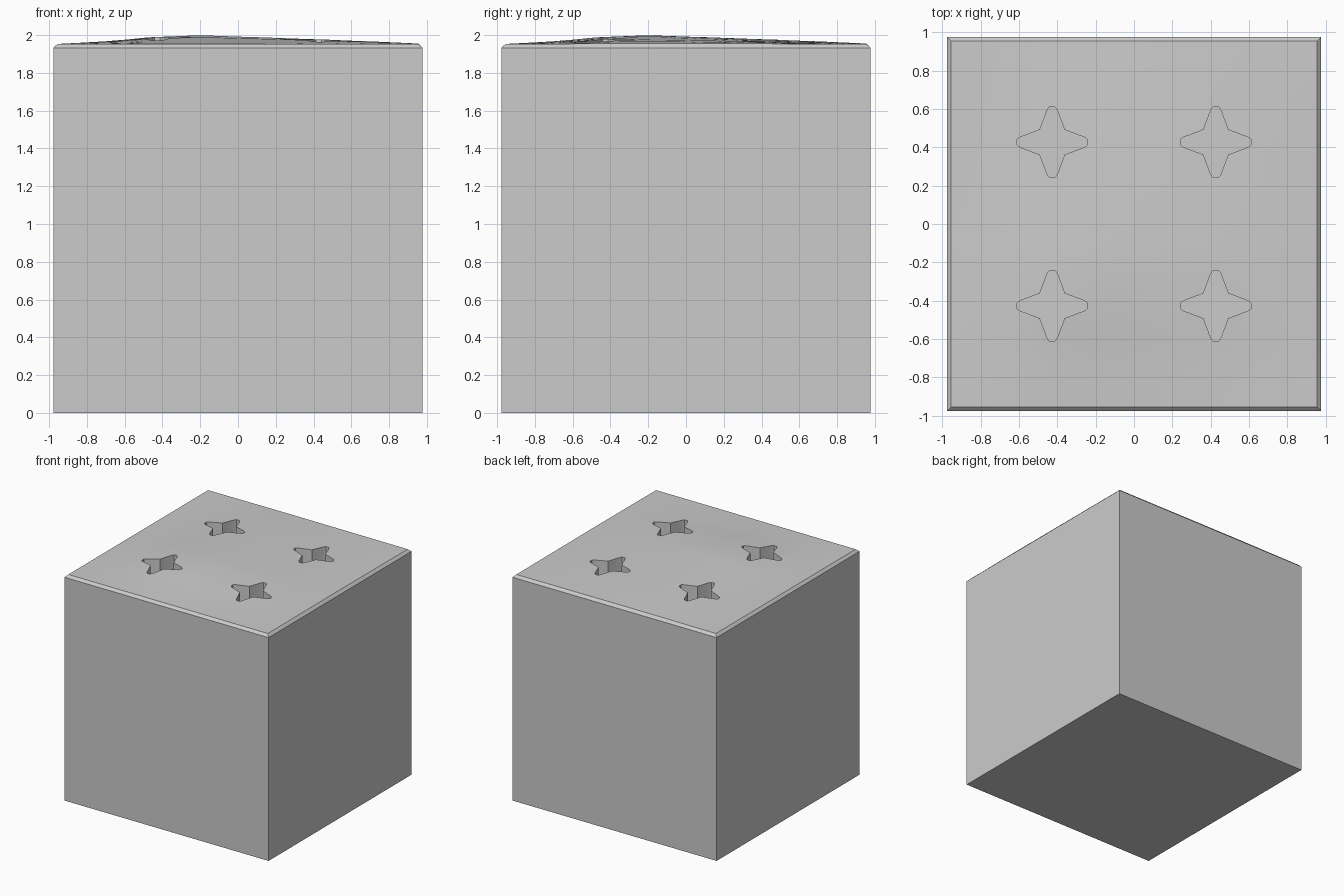
import bpy, bmesh, math

if "Cube" in bpy.data.objects:
    bpy.data.objects.remove(bpy.data.objects["Cube"])

HALF, RIM, SIDE_TOP, RIM_Z = 0.977, 0.955, 1.932, 1.953
# soft swelling of the worn top, the same profile along x and y
SWELL = [(-0.96, 0.0), (-0.7, 0.3), (-0.45, 0.8), (-0.2, 1.0),
         (0.1, 0.78), (0.4, 0.55), (0.7, 0.3), (0.96, 0.05)]


def swell(t):
    for (a, u), (b, v) in zip(SWELL, SWELL[1:]):
        if t <= b:
            k = (t - a) / (b - a)
            k = k * k * (3 - 2 * k) * 0.4 + k * 0.6
            return u + (v - u) * k
    return 0


def finish(name, bm):
    bmesh.ops.recalc_face_normals(bm, faces=bm.faces)
    mesh = bpy.data.meshes.new(name)
    bm.to_mesh(mesh)
    bm.free()
    obj = bpy.data.objects.new(name, mesh)
    bpy.context.collection.objects.link(obj)
    return obj


# block: uneven top grid, chamfered rim, straight sides, flat base
bm = bmesh.new()
bmesh.ops.create_grid(bm, x_segments=16, y_segments=16, size=RIM)
for v in bm.verts:
    v.co.z = RIM_Z + 0.047 * swell(v.co.x) * swell(v.co.y)
edges = [e for e in bm.edges if e.is_boundary]
for z in (SIDE_TOP, 0):
    ext = bmesh.ops.extrude_edge_only(bm, edges=edges)["geom"]
    for v in (g for g in ext if isinstance(g, bmesh.types.BMVert)):
        scale = HALF / max(abs(v.co.x), abs(v.co.y))
        v.co = (v.co.x * scale, v.co.y * scale, z)
    edges = [g for g in ext if isinstance(g, bmesh.types.BMEdge)]
bmesh.ops.contextual_create(bm, geom=edges)
block = finish("block", bm)

# four-pointed star socket cutters
ARM = [(0.065, -0.065), (0.168, -0.026), (0.185, -0.014), (0.185, 0.014), (0.168, 0.026)]
bm = bmesh.new()
for cx in (-0.427, 0.427):
    for cy in (-0.427, 0.427):
        ring = []
        for q in range(4):
            c, s = round(math.cos(q * math.pi / 2)), round(math.sin(q * math.pi / 2))
            ring += [bm.verts.new((cx + c * x - s * y, cy + s * x + c * y, 1.55)) for x, y in ARM]
        face = bm.faces.new(ring)
        ext = bmesh.ops.extrude_face_region(bm, geom=[face])["geom"]
        for v in (g for g in ext if isinstance(g, bmesh.types.BMVert)):
            v.co.z = 2.2
cutter = finish("socket_cutter", bm)
cutter.hide_render = True
cutter.hide_set(True)

cut = block.modifiers.new("star_sockets", "BOOLEAN")
cut.operation = "DIFFERENCE"
cut.solver = "EXACT"
cut.object = cutter

# apply the cut and drop the helper
bpy.context.view_layer.objects.active = block
block.select_set(True)
bpy.ops.object.modifier_apply(modifier=cut.name)
bpy.data.objects.remove(cutter)
bpy.ops.object.shade_smooth_by_angle(angle=math.radians(20))
